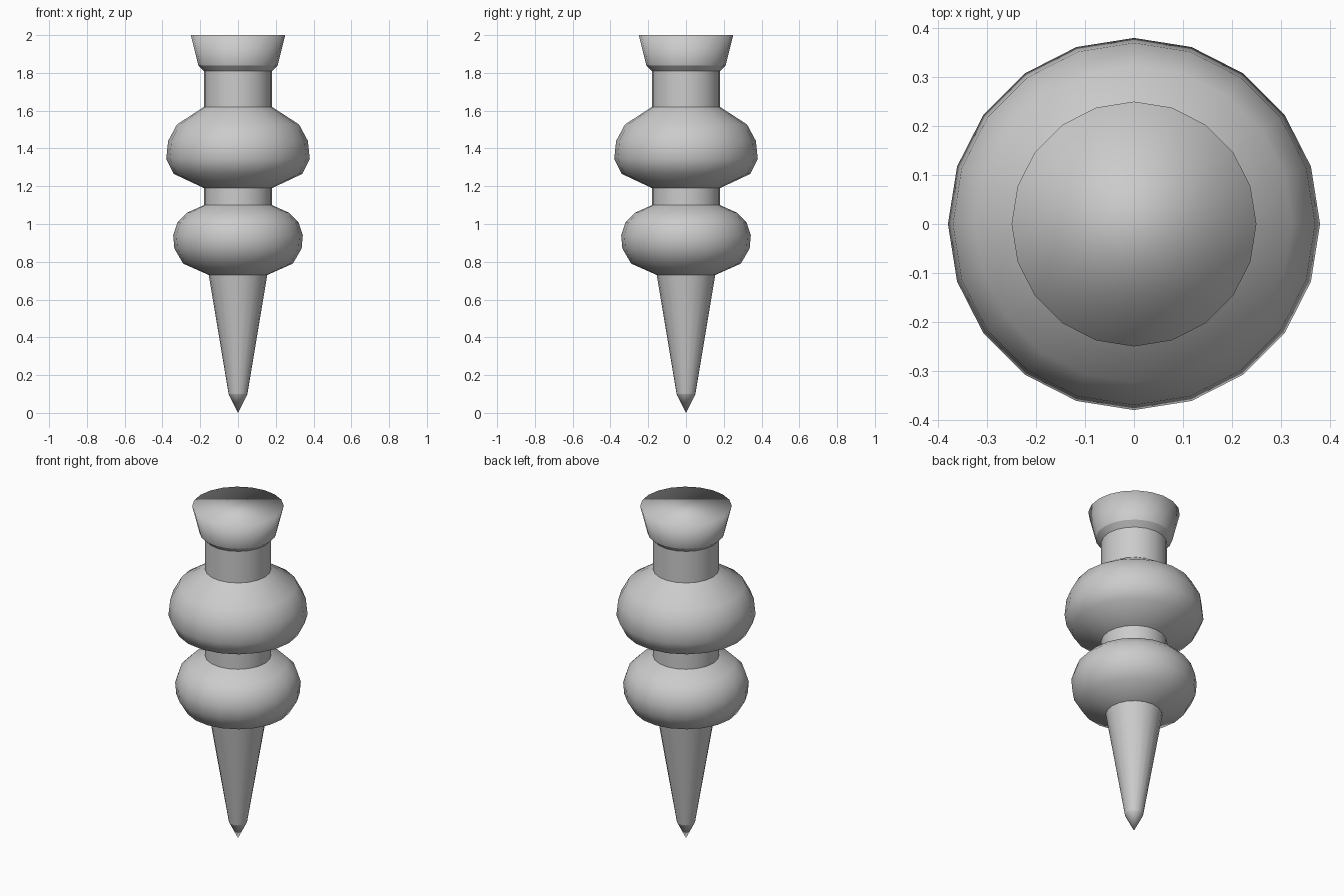
import bpy, bmesh, math

if "Cube" in bpy.data.objects:
    bpy.data.objects.remove(bpy.data.objects["Cube"])

SIDES = 20


def lathe(name, profile, cap_top=False):
    """Spin an (r, z) profile, listed bottom to top, round the z axis."""
    bm = bmesh.new()
    rings = []
    for r, z in profile:
        if r == 0:
            rings.append([bm.verts.new((0, 0, z))] * SIDES)
        else:
            rings.append([bm.verts.new((r * math.cos(2 * math.pi * i / SIDES),
                                        r * math.sin(2 * math.pi * i / SIDES), z))
                          for i in range(SIDES)])
    for low, high in zip(rings, rings[1:]):
        for i in range(SIDES):
            j = (i + 1) % SIDES
            loop = dict.fromkeys((low[i], low[j], high[j], high[i]))
            bm.faces.new(list(loop))
    if cap_top:
        bm.faces.new(rings[-1])
    for f in bm.faces:
        f.smooth = True
    mesh = bpy.data.meshes.new(name)
    bm.to_mesh(mesh)
    bm.free()
    obj = bpy.data.objects.new(name, mesh)
    bpy.context.collection.objects.link(obj)
    return obj


# Tapered spike with a short point
lathe("spike", [(0.05, 0.10), (0.155, 0.73)])
lathe("spike_point", [(0, 0), (0.05, 0.10)])

# Two rounded bulbs
lathe("lower_bulb", [(0.155, 0.73), (0.29, 0.79), (0.337, 0.87), (0.343, 0.94),
                     (0.32, 1.01), (0.27, 1.06), (0.18, 1.10)])
lathe("upper_bulb", [(0.18, 1.19), (0.34, 1.265), (0.38, 1.345), (0.37, 1.44),
                     (0.323, 1.527), (0.18, 1.62)])

# Straight necks between the bulbs and under the head
lathe("lower_neck", [(0.18, 1.10), (0.18, 1.19)])
lathe("upper_neck", [(0.18, 1.62), (0.18, 1.81)])

# Flared head with a bevelled underside and flat top
lathe("head_bevel", [(0.18, 1.81), (0.21, 1.84)])
lathe("head", [(0.21, 1.84), (0.25, 2.0)], cap_top=True)
